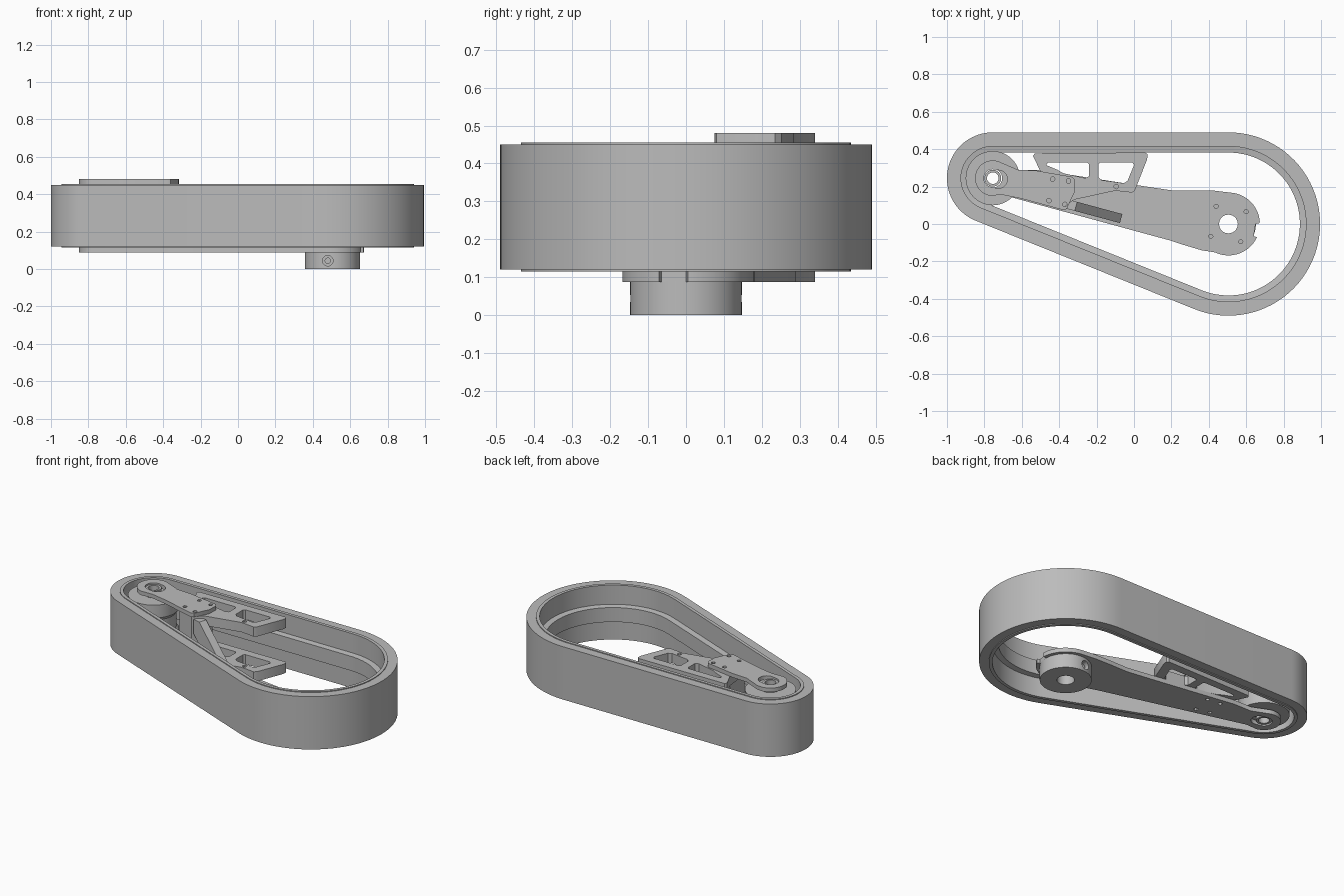
import bpy, bmesh
from math import sin, cos, radians
from mathutils import Matrix, Vector

cube = bpy.data.objects.get("Cube")
if cube:
    bpy.data.objects.remove(cube, do_unlink=True)

grey = bpy.data.materials.new("machined grey")
grey.use_nodes = True
grey.diffuse_color = (0.5, 0.5, 0.5, 1)
grey.node_tree.nodes["Principled BSDF"].inputs["Base Color"].default_value = (0.5, 0.5, 0.5, 1)

SMALL = (-0.755, 0.245)   # idler axis
BIG = (0.505, 0.0)        # hub axis


def add_mesh(name, mesh):
    """Clean a mesh, shade it and put it in the scene."""
    bm = bmesh.new()
    bm.from_mesh(mesh)
    bmesh.ops.remove_doubles(bm, verts=bm.verts, dist=0.0002)
    bmesh.ops.recalc_face_normals(bm, faces=bm.faces)
    bm.to_mesh(mesh)
    bm.free()
    mesh.name = name
    mesh.materials.clear()
    mesh.materials.append(grey)
    ob = bpy.data.objects.new(name, mesh)
    bpy.context.collection.objects.link(ob)
    bpy.ops.object.select_all(action='DESELECT')
    ob.select_set(True)
    bpy.context.view_layer.objects.active = ob
    bpy.ops.object.shade_smooth_by_angle(angle=radians(30))
    return ob


def evaluated_mesh(ob):
    bpy.context.view_layer.update()
    deps = bpy.context.evaluated_depsgraph_get()
    return bpy.data.meshes.new_from_object(ob.evaluated_get(deps))


def arc(c, r, a, b, n=24):
    steps = [radians(a + (b - a) * i / n) for i in range(n + 1)]
    return [(c[0] + r * cos(t), c[1] + r * sin(t)) for t in steps]


def circle(c, r, n=32):
    return arc(c, r, 0, 360, n)[:-1]


def slot(c, r, length):
    end = (c[0] + length, c[1] - length * 0.2)
    return arc(c, r, 79, 259, 12) + arc(end, r, -101, 79, 12)


def prism(name, outlines, z0, z1):
    """Extrude a flat outline; further outlines become holes."""
    cu = bpy.data.curves.new(name, 'CURVE')
    cu.dimensions = '2D'
    cu.fill_mode = 'BOTH'
    cu.extrude = (z1 - z0) / 2
    for pts in outlines:
        sp = cu.splines.new('POLY')
        sp.points.add(len(pts) - 1)
        for p, (x, y) in zip(sp.points, pts):
            p.co = (x, y, 0, 1)
        sp.use_cyclic_u = True
    tmp = bpy.data.objects.new(name + " curve", cu)
    bpy.context.collection.objects.link(tmp)
    mesh = evaluated_mesh(tmp)
    bpy.data.objects.remove(tmp, do_unlink=True)
    mesh.transform(Matrix.Translation((0, 0, (z0 + z1) / 2)))
    return add_mesh(name, mesh)


def ring_sweep(name, profile, outline):
    """Loft a closed (offset, z) profile round an outline function."""
    bm = bmesh.new()
    rings = [[bm.verts.new((x, y, z)) for x, y in outline(off)] for off, z in profile]
    for a, b in zip(rings, rings[1:] + rings[:1]):
        for i in range(len(a)):
            j = (i + 1) % len(a)
            bm.faces.new((a[i], a[j], b[j], b[i]))
    mesh = bpy.data.meshes.new(name)
    bm.to_mesh(mesh)
    bm.free()
    return add_mesh(name, mesh)


def cylinder_between(name, p, q, r):
    p, q = Vector(p), Vector(q)
    bm = bmesh.new()
    bmesh.ops.create_cone(bm, cap_ends=True, segments=24, radius1=r, radius2=r, depth=(q - p).length)
    rot = (q - p).to_track_quat('Z', 'Y').to_matrix().to_4x4()
    bm.transform(Matrix.Translation((p + q) / 2) @ rot)
    mesh = bpy.data.meshes.new(name)
    bm.to_mesh(mesh)
    bm.free()
    return add_mesh(name, mesh)


def cut(ob, cutter):
    """Subtract the cutter for good and discard it."""
    mod = ob.modifiers.new("cut", 'BOOLEAN')
    mod.operation = 'DIFFERENCE'
    mod.solver = 'EXACT'
    mod.object = cutter
    mesh = evaluated_mesh(ob)
    name = ob.name
    bpy.data.objects.remove(ob, do_unlink=True)
    bpy.data.objects.remove(cutter, do_unlink=True)
    return add_mesh(name, mesh)


# Belt: two arcs joined by tangents, with raised lips and an inner guide rib
def belt_outline(off):
    return arc(BIG, 0.49 - off, -112, 90, 48) + arc(SMALL, 0.245 - off, 90, 248, 36)


half = [(0.108, 0.045), (0.075, 0.05), (0.075, 0.17), (0.055, 0.17), (0.055, 0.165), (0, 0.165)]
belt_profile = [(o, 0.285 + h) for o, h in half] + [(o, 0.285 - h) for o, h in reversed(half)]
ring_sweep("belt", belt_profile, belt_outline)

# Idler roller with two flanges and a waist
roller = [(0.05, 0.13), (0.145, 0.13), (0.145, 0.22), (0.13, 0.24),
          (0.13, 0.33), (0.145, 0.35), (0.145, 0.43), (0.05, 0.43)]
ring_sweep("idler_roller", roller, lambda r: circle(SMALL, r, 48))

# Idler axle tube
prism("idler_axle", [circle(SMALL, 0.045), circle(SMALL, 0.031)], 0.095, 0.472)

# Lower arm plate with round idler end, hub end and screw holes
idler_end = arc(SMALL, 0.095, 60, 257)
hub_holes = [circle((BIG[0] + 0.115 * cos(radians(a)), BIG[1] + 0.115 * sin(radians(a))), 0.011, 12)
             for a in (35, 125, 215, 305)]
plate_holes = [circle(p, 0.012, 12) for p in
               ((-0.435, 0.24), (-0.35, 0.23), (-0.455, 0.125), (-0.37, 0.105))]
lower_outline = idler_end + [(-0.7, 0.155), (0.2, -0.09), (0.26, -0.11), (0.36, -0.14)]
lower_outline += arc(BIG, 0.168, -115, -25, 16) + [(0.64, -0.065), (0.65, 0.0), (0.672, 0.005)]
lower_outline += arc(BIG, 0.168, 5, 85, 16) + [(0.43, 0.178), (0.32, 0.18), (0.2, 0.18),
                                              (0.0, 0.21), (-0.5, 0.288), (-0.62, 0.29)]
prism("lower_arm", [lower_outline, circle(BIG, 0.05), slot(SMALL, 0.048, 0.03)] + hub_holes + plate_holes,
      0.088, 0.115)

# Upper arm plate
upper_outline = idler_end + [(-0.7, 0.155), (-0.6, 0.135), (-0.38, 0.075), (-0.36, 0.08),
                             (-0.318, 0.17), (-0.315, 0.235), (-0.33, 0.252),
                             (-0.52, 0.285), (-0.62, 0.29)]
prism("upper_arm", [upper_outline, slot(SMALL, 0.048, 0.03)] + plate_holes, 0.455, 0.48)

# Drive hub with bore and set screws
hub = prism("drive_hub", [circle(BIG, 0.147, 64), circle(BIG, 0.05)], 0.0, 0.09)
for side in (-1, 1):
    hub = cut(hub, cylinder_between("cutter", (0.48, side * 0.08, 0.044), (0.48, side * 0.2, 0.044), 0.028))
    cylinder_between("set_screw", (0.48, side * 0.075, 0.044), (0.48, side * 0.12, 0.044), 0.017)
prism("hub_collar", [circle(BIG, 0.062), circle(BIG, 0.05)], 0.085, 0.12)

# Guide bracket: two windowed flanges against the belt
flange = [(-0.53, 0.378), (0.06, 0.382), (0.073, 0.372), (0.07, 0.345), (0.005, 0.18), (-0.01, 0.168),
          (-0.1, 0.178), (-0.32, 0.13), (-0.38, 0.085), (-0.48, 0.11), (-0.5, 0.28), (-0.54, 0.365)]
window_a = [(-0.46, 0.33), (-0.25, 0.33), (-0.24, 0.32), (-0.24, 0.255), (-0.26, 0.245),
            (-0.38, 0.272), (-0.41, 0.29), (-0.47, 0.315)]
window_b = [(-0.18, 0.33), (-0.01, 0.33), (0.0, 0.315), (-0.035, 0.23), (-0.055, 0.218),
            (-0.175, 0.235), (-0.19, 0.25), (-0.19, 0.32)]
for name, z in (("lower_flange", 0.115), ("upper_flange", 0.395)):
    prism(name, [flange, window_a, window_b, circle((-0.095, 0.2), 0.012, 12)], z, z + 0.06)

# Bracket post between the flanges
prism("bracket_post", [[(-0.48, 0.11), (-0.38, 0.085), (-0.33, 0.13), (-0.33, 0.22), (-0.48, 0.25)]],
      0.17, 0.4)

# Diagonal brace running down from the post to the lower arm
side_profile = [(0, 0.44), (0.05, 0.44), (0.30, 0.185), (0.30, 0.115), (0.23, 0.115), (0, 0.35)]
along, across = Vector((0.966, -0.26, 0)), Vector((0.26, 0.966, 0))
bm = bmesh.new()
base = [Vector((-0.365, 0.083, z)) + along * s for s, z in side_profile]
face = bm.faces.new([bm.verts.new(p) for p in base])
new = bmesh.ops.extrude_face_region(bm, geom=[face])["geom"]
bmesh.ops.translate(bm, verts=[v for v in new if isinstance(v, bmesh.types.BMVert)], vec=across * 0.05)
mesh = bpy.data.meshes.new("diagonal_brace")
bm.to_mesh(mesh)
bm.free()
add_mesh("diagonal_brace", mesh)
